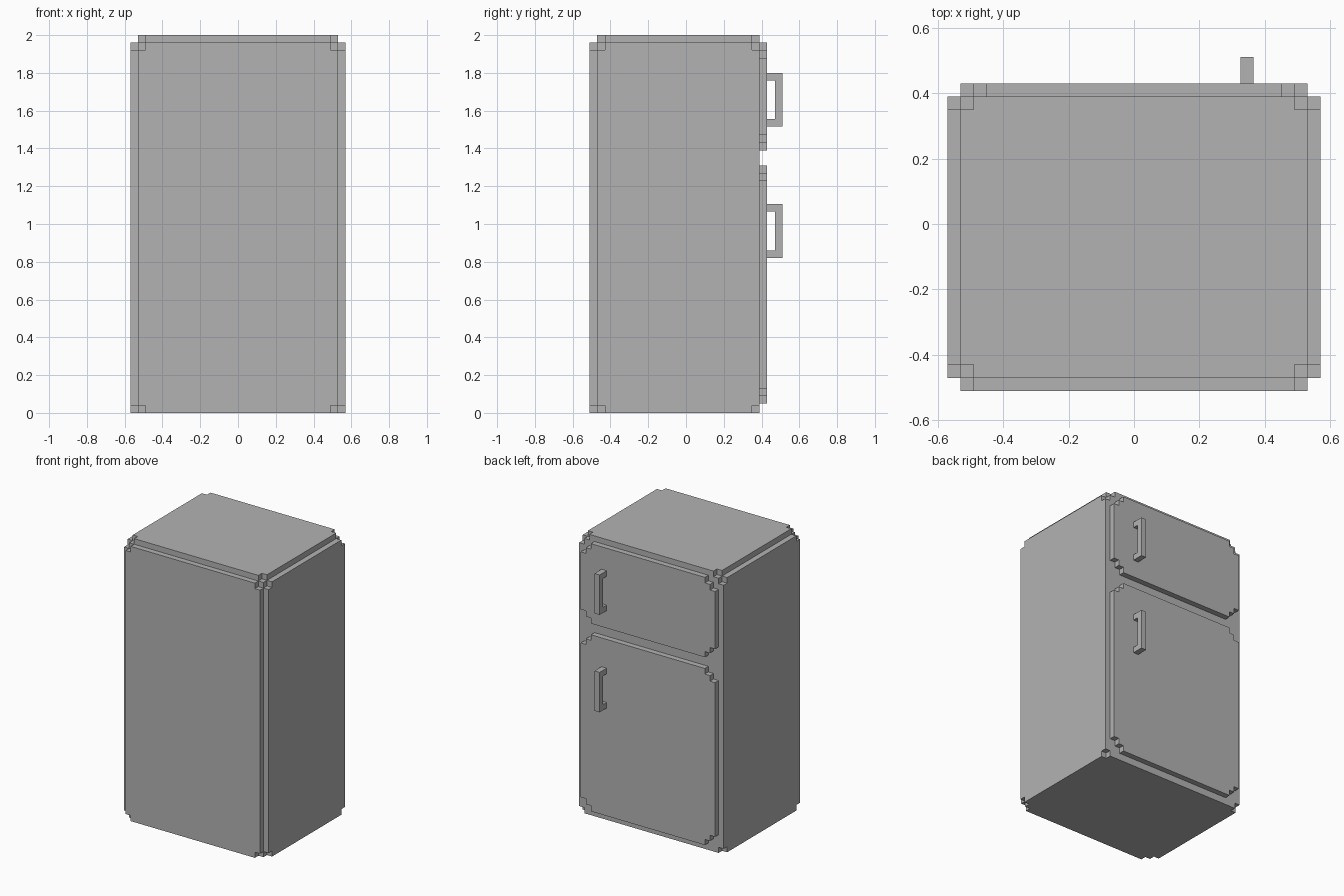
import bpy
import bmesh
from mathutils import Vector

cube = bpy.data.objects.get("Cube")
if cube:
    bpy.data.objects.remove(cube, do_unlink=True)

S = 0.04                      # step size of the blocky edges
HX, FRONT, BACK, TOP = 0.53, -0.47, 0.39, 1.96

grey = bpy.data.materials.new("grey")
grey.use_nodes = True
colour = (0.45, 0.45, 0.45, 1)
grey.diffuse_color = colour
grey.node_tree.nodes["Principled BSDF"].inputs["Base Color"].default_value = colour


def extrude_outline(name, points, direction):
    """Solid made by pushing a flat outline along a direction."""
    bm = bmesh.new()
    face = bm.faces.new([bm.verts.new(p) for p in points])
    result = bmesh.ops.extrude_face_region(bm, geom=[face], use_keep_orig=True)
    moved = [v for v in result["geom"] if isinstance(v, bmesh.types.BMVert)]
    bmesh.ops.translate(bm, verts=moved, vec=direction)
    bmesh.ops.recalc_face_normals(bm, faces=bm.faces)
    mesh = bpy.data.meshes.new(name)
    bm.to_mesh(mesh)
    bm.free()
    mesh.materials.append(grey)
    obj = bpy.data.objects.new(name, mesh)
    bpy.context.collection.objects.link(obj)
    return obj


def stepped_rect(u0, u1, v0, v1, steps):
    """Rectangle outline whose corners are cut as a staircase."""
    stair = []
    for i in range(steps):
        stair += [(i * S, (steps - i) * S), ((i + 1) * S, (steps - i) * S)]
    stair.append((steps * S, 0))
    if not steps:
        stair = [(0, 0)]
    back = stair[::-1]
    return ([(u0 + a, v0 + b) for a, b in stair]
            + [(u1 - a, v0 + b) for a, b in back]
            + [(u1 - a, v1 - b) for a, b in stair]
            + [(u0 + a, v1 - b) for a, b in back])


def panel(name, axis, base, depth, rect, steps=1):
    """Stepped slab standing on the plane axis = base."""
    points = []
    for u, v in stepped_rect(*rect, steps):
        p = [u, v]
        p.insert(axis, base)
        points.append(p)
    direction = Vector((0, 0, 0))
    direction[axis] = depth
    return extrude_outline(name, points, direction)


# Cabinet core with raised panels
panel("cabinet_core", 2, 0, TOP, (-HX, HX, FRONT, BACK), 0)
panel("top_panel", 2, TOP, S, (-HX, HX, FRONT, BACK))
panel("plain_panel", 1, FRONT, -S, (-HX, HX, 0, TOP))
for side, name in ((1, "left"), (-1, "right")):
    panel(name + "_side_panel", 0, side * HX, side * S, (FRONT, BACK, 0, TOP))

# Doors, each with a bracket handle
for name, z0, z1, h0, h1 in (("upper", 1.39, 1.96, 1.515, 1.8),
                             ("lower", 0.05, 1.31, 0.82, 1.105)):
    panel(name + "_door", 1, BACK, S, (-HX, HX, z0, z1), 2)
    y0 = BACK + S
    y1, y2 = y0 + S, y0 + 2 * S
    bracket = [(y0, h0), (y2, h0), (y2, h1), (y0, h1),
               (y0, h1 - S), (y1, h1 - S), (y1, h0 + S), (y0, h0 + S)]
    extrude_outline(name + "_handle", [(0.325, y, z) for y, z in bracket], (S, 0, 0))
